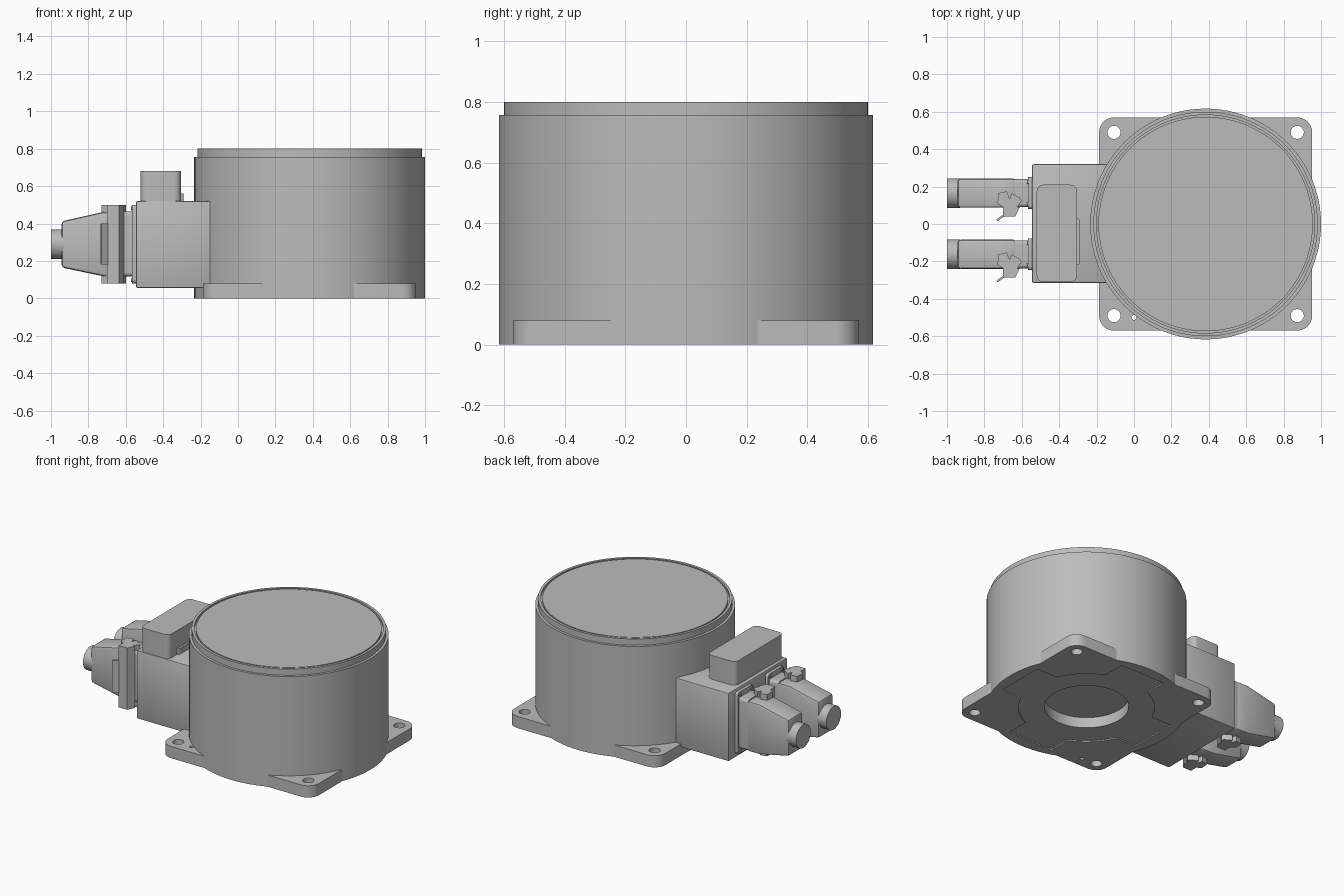
import bpy, bmesh, math
from mathutils import Vector, Matrix

cube = bpy.data.objects.get("Cube")
if cube:
    bpy.data.objects.remove(cube, do_unlink=True)

grey = bpy.data.materials.new("machined_grey")
grey.use_nodes = True
colour = (0.5, 0.5, 0.5, 1)
grey.diffuse_color = colour
grey.node_tree.nodes["Principled BSDF"].inputs["Base Color"].default_value = colour

CX = 0.383   # drum axis


def finish(name, bm):
    bmesh.ops.recalc_face_normals(bm, faces=bm.faces)
    mesh = bpy.data.meshes.new(name)
    bm.to_mesh(mesh)
    bm.free()
    mesh.materials.append(grey)
    ob = bpy.data.objects.new(name, mesh)
    bpy.context.collection.objects.link(ob)
    return ob


def prism(name, pts, axis, lo, hi):
    """Extrude a 2D outline along x, y or z."""
    place = {"x": lambda a, b, h: (h, a, b),
             "y": lambda a, b, h: (a, h, b),
             "z": lambda a, b, h: (a, b, h)}[axis]
    bm = bmesh.new()
    face = bm.faces.new([bm.verts.new(place(a, b, lo)) for a, b in pts])
    out = bmesh.ops.extrude_face_region(bm, geom=[face])
    step = Vector(place(0, 0, hi - lo))
    bmesh.ops.translate(bm, vec=step, verts=[v for v in out["geom"] if isinstance(v, bmesh.types.BMVert)])
    return finish(name, bm)


def rounded(u0, u1, v0, v1, r, n=6):
    """Rounded rectangle outline."""
    pts = []
    corners = [(u1 - r, v1 - r), (u0 + r, v1 - r), (u0 + r, v0 + r), (u1 - r, v0 + r)]
    for k, (u, v) in enumerate(corners):
        for i in range(n + 1):
            a = math.pi / 2 * (k + i / n)
            pts.append((u + r * math.cos(a), v + r * math.sin(a)))
    return pts


def circle(u, v, r, n=32):
    return [(u + r * math.cos(2 * math.pi * i / n), v + r * math.sin(2 * math.pi * i / n)) for i in range(n)]


def lathe(name, profile, steps=96):
    bm = bmesh.new()
    vs = [bm.verts.new((r, 0, z)) for r, z in profile]
    es = [bm.edges.new(pair) for pair in zip(vs, vs[1:])]
    bmesh.ops.spin(bm, geom=vs + es, cent=(0, 0, 0), axis=(0, 0, 1), angle=2 * math.pi, steps=steps)
    bmesh.ops.remove_doubles(bm, verts=bm.verts, dist=0.0001)
    bmesh.ops.translate(bm, vec=(CX, 0, 0), verts=bm.verts)
    return finish(name, bm)


def apply_modifiers(ob):
    bpy.context.view_layer.update()
    graph = bpy.context.evaluated_depsgraph_get()
    ob.data = bpy.data.meshes.new_from_object(ob.evaluated_get(graph))
    ob.modifiers.clear()


def cut(ob, cutters):
    for c in cutters:
        m = ob.modifiers.new("cut", "BOOLEAN")
        m.operation, m.solver, m.object = "DIFFERENCE", "EXACT", c
    apply_modifiers(ob)
    for c in cutters:
        bpy.data.objects.remove(c, do_unlink=True)


def bevel(ob, width, segments=2):
    m = ob.modifiers.new("bevel", "BEVEL")
    m.width, m.segments, m.limit_method = width, segments, "ANGLE"
    apply_modifiers(ob)


# Drum with lipped top, round bore and shallow cross recess underneath
drum = lathe("drum", [(0, 0.08), (0.26, 0.08), (0.26, 0.008), (0.42, 0.008), (0.42, 0),
                      (0.617, 0), (0.617, 0.757), (0.6, 0.757), (0.6, 0.8), (0.583, 0.8),
                      (0.583, 0.785), (0.573, 0.785), (0.573, 0.798), (0, 0.798)])
arms = []
for k in range(4):
    arm = prism("arm_cutter", rounded(0.3, 0.54, -0.17, 0.17, 0.01), "z", -0.05, 0.008)
    arm.data.transform(Matrix.Translation((CX, 0, 0)) @ Matrix.Rotation(k * math.pi / 2, 4, "Z"))
    arms.append(arm)
cut(drum, arms)

# Four mounting corners left over from a square plate
corners = prism("mounting_corners", rounded(CX - 0.57, CX + 0.57, -0.57, 0.57, 0.08), "z", 0, 0.08)
holes = [prism("hole_cutter", circle(CX + sx * 0.49, sy * 0.49, 0.035), "z", -0.1, 0.2)
         for sx in (-1, 1) for sy in (-1, 1)]
holes.append(prism("pin_cutter", circle(0, -0.5, 0.013, 16), "z", -0.1, 0.2))
holes.append(prism("core_cutter", circle(CX, 0, 0.61, 96), "z", -0.1, 0.2))
cut(corners, holes)

# Junction box with raised housing
box = prism("junction_box", [(-0.545, -0.315), (-0.145, -0.315), (-0.145, 0.32), (-0.545, 0.32)], "z", 0.055, 0.52)
bevel(box, 0.008)
prism("raised_housing", rounded(-0.52, -0.305, -0.31, 0.21, 0.035), "z", 0.5, 0.682)
prism("housing_rib", rounded(-0.32, -0.292, -0.22, 0.03, 0.01), "z", 0.5, 0.56)

# Two identical plug connectors
hood_outline = [(-0.943, 0.165), (-0.943, 0.412), (-0.72, 0.462), (-0.63, 0.462), (-0.63, 0.118), (-0.72, 0.118)]
latch_outline = [(-0.725, 0.0), (-0.68, 0.01), (-0.665, -0.03), (-0.655, 0.0), (-0.61, -0.025),
                 (-0.6, -0.04), (-0.63, -0.085), (-0.635, -0.125), (-0.7, -0.125),
                 (-0.7, -0.075), (-0.73, -0.055)]
for side, y in (("rear", 0.165), ("front", -0.162)):
    plate = prism(side + "_socket_plate", rounded(y - 0.085, y + 0.085, 0.08, 0.5, 0.02), "x", -0.566, -0.54)
    prism(side + "_socket", rounded(y - 0.075, y + 0.075, 0.118, 0.465, 0.02), "x", -0.635, -0.56)
    hood = prism(side + "_hood", hood_outline, "y", y - 0.078, y + 0.078)
    bevel(hood, 0.016)
    prism(side + "_cable_gland", circle(y, 0.29, 0.079, 40), "x", -1.0, -0.93)
    latch = [(u, y + v) for u, v in latch_outline]
    for place, z0, z1 in (("upper", 0.455, 0.5), ("lower", 0.08, 0.125)):
        prism(f"{side}_{place}_latch", latch, "z", z0, z1)
    # Upright bar joining the latch arms, and its finger tab
    prism(side + "_latch_bar", [(-0.7, y - 0.125), (-0.635, y - 0.125), (-0.61, y - 0.075), (-0.7, y - 0.075)],
          "z", 0.08, 0.5)
    prism(side + "_latch_tab", [(-0.735, y - 0.14), (-0.73, y - 0.15), (-0.69, y - 0.122), (-0.695, y - 0.112)],
          "z", 0.18, 0.4)
    for i, (dy, z) in enumerate([(-0.06, 0.482), (0.06, 0.482), (-0.06, 0.098), (0.06, 0.098)]):
        prism(f"{side}_plate_screw_{i + 1}", circle(y + dy, z, 0.011, 12), "x", -0.572, -0.56)

# Smooth curved walls while keeping edges crisp
bpy.ops.object.select_all(action="DESELECT")
for ob in bpy.context.collection.objects:
    if ob.type == "MESH":
        ob.select_set(True)
        bpy.context.view_layer.objects.active = ob
bpy.ops.object.shade_smooth_by_angle(angle=math.radians(30))
